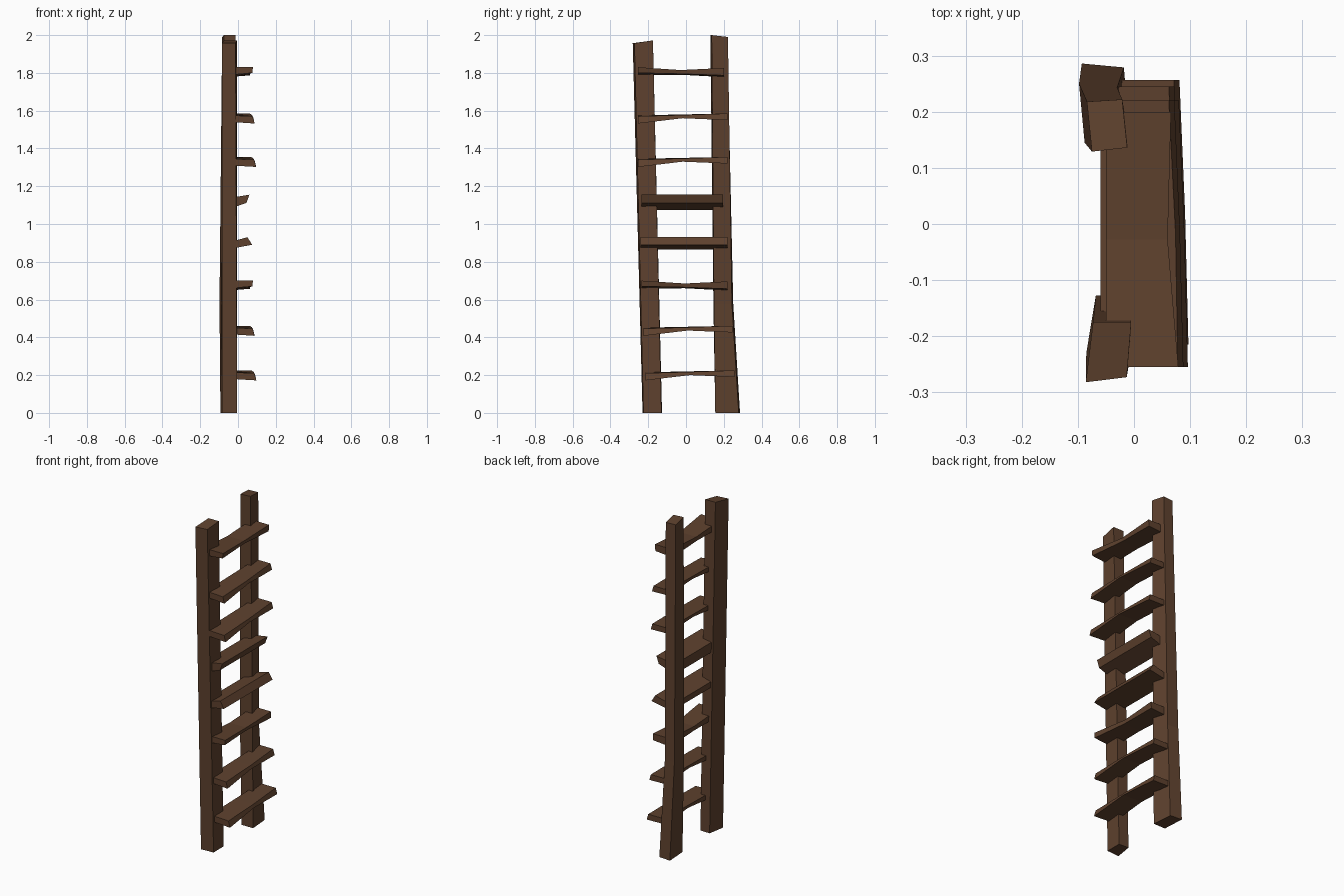
import bpy, bmesh

wood = bpy.data.materials.new("dark brown wood")
wood.diffuse_color = (0.112, 0.053, 0.027, 1)


def loft(name, rings):
    """Skin a row of four-cornered cross-sections and cap both ends."""
    bm = bmesh.new()
    loops = [[bm.verts.new(p) for p in ring] for ring in rings]
    for a, b in zip(loops, loops[1:]):
        for i in range(4):
            j = (i + 1) % 4
            bm.faces.new((a[i], a[j], b[j], b[i]))
    bm.faces.new(loops[0])
    bm.faces.new(loops[-1])
    bmesh.ops.recalc_face_normals(bm, faces=bm.faces)
    me = bpy.data.meshes.new(name)
    bm.to_mesh(me)
    bm.free()
    me.materials.append(wood)
    ob = bpy.data.objects.new(name, me)
    bpy.context.collection.objects.link(ob)


# Leaning, slightly crooked side posts
loft("front_post", [
    [(-0.085, -0.23, 0), (-0.005, -0.225, 0), (-0.005, -0.13, 0), (-0.068, -0.127, 0)],
    [(-0.086, -0.282, 1.957), (-0.013, -0.273, 1.957), (-0.005, -0.175, 1.972), (-0.073, -0.175, 1.972)],
])
loft("back_post", [
    [(-0.085, 0.155, 0), (-0.008, 0.155, 0), (-0.018, 0.279, 0), (-0.093, 0.286, 0)],
    [(-0.088, 0.145, 0.58), (-0.008, 0.148, 0.58), (-0.03, 0.243, 0.58), (-0.098, 0.25, 0.58)],
    [(-0.075, 0.129, 2.0), (-0.012, 0.136, 2.0), (-0.021, 0.222, 1.99), (-0.084, 0.218, 1.99)],
])

# Worn rung shapes: per station, front-top x, front-bottom x, then z offsets of
# front-top, front-bottom, back-bottom, back-top
SHAPES = {
    "arched": (-0.035, [(0.082, 0.092, 0.02, -0.018, -0.01, 0.025),
                        (0.078, 0.086, 0.027, 0.01, 0.014, 0.03),
                        (0.066, 0.076, 0.035, 0.0, 0.003, 0.035)]),
    "sagging": (-0.05, [(0.079, 0.076, 0.03, 0.0, -0.012, 0.03),
                        (0.06, 0.057, 0.015, -0.005, -0.01, 0.015),
                        (0.066, 0.064, 0.026, -0.013, -0.022, 0.026)]),
    "rolled_up": (-0.06, [(0.06, 0.045, 0.035, -0.008, -0.045, 0.015)] * 2),
    "rolled_down": (-0.06, [(0.05, 0.075, 0.03, -0.01, -0.035, 0.0)] * 2),
}

# Rungs: shape, left end, right end, height, forward shift
RUNGS = [
    ("arched", -0.215, 0.257, 0.19, 0.005),
    ("arched", -0.225, 0.245, 0.426, -0.004),
    ("sagging", -0.235, 0.22, 0.67, 0.0),
    ("rolled_down", -0.24, 0.22, 0.90, 0.0),
    ("rolled_up", -0.235, 0.195, 1.12, 0.0),
    ("arched", -0.255, 0.22, 1.32, 0.004),
    ("arched", -0.255, 0.22, 1.55, -0.004),
    ("sagging", -0.255, 0.2, 1.80, 0.0),
]
for n, (shape, y0, y1, z, dx) in enumerate(RUNGS, 1):
    back, stations = SHAPES[shape]
    rings = []
    for i, (xt, xb, ft, fb, bb, bt) in enumerate(stations):
        y = y0 + (y1 - y0) * i / (len(stations) - 1)
        rings.append([(xt + dx, y, z + ft), (xb + dx, y, z + fb),
                      (back, y, z + bb), (back, y, z + bt)])
    loft(f"rung_{n}", rings)
